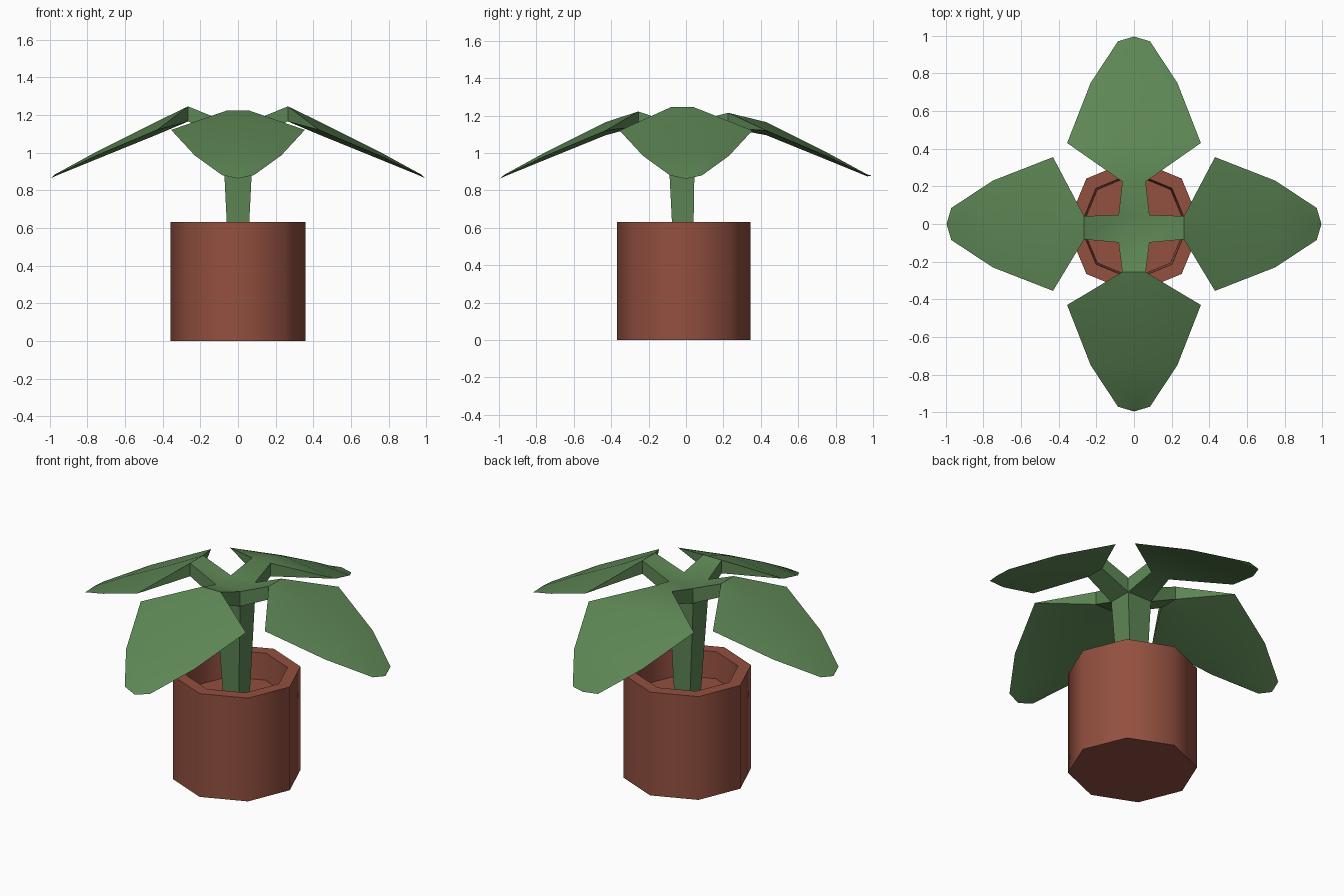
import bpy, bmesh, math

if "Cube" in bpy.data.objects:
    bpy.data.objects.remove(bpy.data.objects["Cube"])


def material(name, col):
    m = bpy.data.materials.new(name)
    m.diffuse_color = (*col, 1)
    m.use_nodes = True
    m.node_tree.nodes["Principled BSDF"].inputs["Base Color"].default_value = m.diffuse_color
    return m


def finish(name, bm, mat, angle):
    bmesh.ops.recalc_face_normals(bm, faces=bm.faces[:])
    me = bpy.data.meshes.new(name)
    bm.to_mesh(me)
    bm.free()
    ob = bpy.data.objects.new(name, me)
    bpy.context.collection.objects.link(ob)
    me.materials.append(mat)
    bpy.ops.object.select_all(action='DESELECT')
    ob.select_set(True)
    bpy.context.view_layer.objects.active = ob
    bpy.ops.object.shade_smooth_by_angle(angle=math.radians(angle))
    return ob


clay = material("terracotta", (0.29, 0.08, 0.05))
green = material("leaf_green", (0.11, 0.24, 0.09))

# Octagonal pot: outer wall, rim, inner wall and sunken floor
bm = bmesh.new()
rings = []
for r, z in [(0.358, 0), (0.358, 0.63), (0.285, 0.63), (0.275, 0.47)]:
    rings.append([bm.verts.new((r * math.cos(i * math.pi / 4),
                                -0.012 + r * math.sin(i * math.pi / 4), z)) for i in range(8)])
for a, b in zip(rings, rings[1:]):
    for i in range(8):
        j = (i + 1) % 8
        bm.faces.new((a[i], a[j], b[j], b[i]))
bm.faces.new(rings[0])
bm.faces.new(rings[-1])
finish("pot", bm, clay, 50)

# Flared square stem; the top ring is left open at the sides for the arms
bm = bmesh.new()


def stem_ring(hx, y0, y1, z):
    return [bm.verts.new(p) for p in ((hx, y0, z), (hx, y1, z), (-hx, y1, z), (-hx, y0, z))]


foot = stem_ring(0.052, -0.067, 0.038, 0.47)
low = stem_ring(0.082, -0.098, 0.048, 1.08)
top = stem_ring(0.082, -0.098, 0.048, 1.17)
for i in range(4):
    j = (i + 1) % 4
    bm.faces.new((foot[i], foot[j], low[j], low[i]))
bm.faces.new(foot)
bm.faces.new(top)

# Leaf sections: distance, half width, edge z, ridge z, underside z
SECTIONS = [(0.43, 0.355, 1.12, 1.165, 1.095),
            (0.75, 0.23, 0.985, 1.005, 0.965),
            (0.97, 0.085, 0.88, 0.885, 0.875)]


def leaf(i, base_r, base_z, shift, tip_z):
    """Arm from stem side i, ending in a thin pointed leaf."""
    c, s = [(1, 0), (0, 1), (-1, 0), (0, -1)][i]

    def v(r, w, z):
        return bm.verts.new((c * r - s * w, s * r + c * w, z))
    j = (i + 1) % 4
    # arm
    bt = [v(base_r, shift + w, base_z) for w in (-0.062, 0.062)]
    bb = [v(base_r, shift + w, base_z - 0.08) for w in (-0.062, 0.062)]
    bm.faces.new((top[i], top[j], bt[1], bt[0]))
    bm.faces.new((low[i], low[j], bb[1], bb[0]))
    bm.faces.new((top[i], low[i], bb[0], bt[0]))
    bm.faces.new((top[j], low[j], bb[1], bt[1]))
    # blade
    rows = [(v(r, -w, e), v(r, w, e), v(r, 0, t), v(r, 0, b)) for r, w, e, t, b in SECTIONS]
    tip = v(0.995, 0, tip_z)
    l, r, t, b = rows[0]
    for base, mid in ((bt, t), (bb, b)):
        bm.faces.new((base[0], base[1], mid))
        bm.faces.new((base[0], mid, l))
        bm.faces.new((base[1], r, mid))
    bm.faces.new((bt[0], bb[0], l))
    bm.faces.new((bt[1], bb[1], r))
    for p, q in zip(rows, rows[1:]):
        for side in (0, 1):
            for mid in (2, 3):
                bm.faces.new((p[side], q[side], q[mid], p[mid]))
    for side in (0, 1):
        for mid in (2, 3):
            bm.faces.new((rows[-1][side], tip, rows[-1][mid]))


leaf(0, 0.265, 1.245, -0.02, 0.862)
leaf(1, 0.225, 1.215, 0.0, 0.88)
leaf(2, 0.265, 1.245, 0.02, 0.862)
leaf(3, 0.255, 1.222, 0.0, 0.862)
finish("stem_and_leaves", bm, green, 30)
